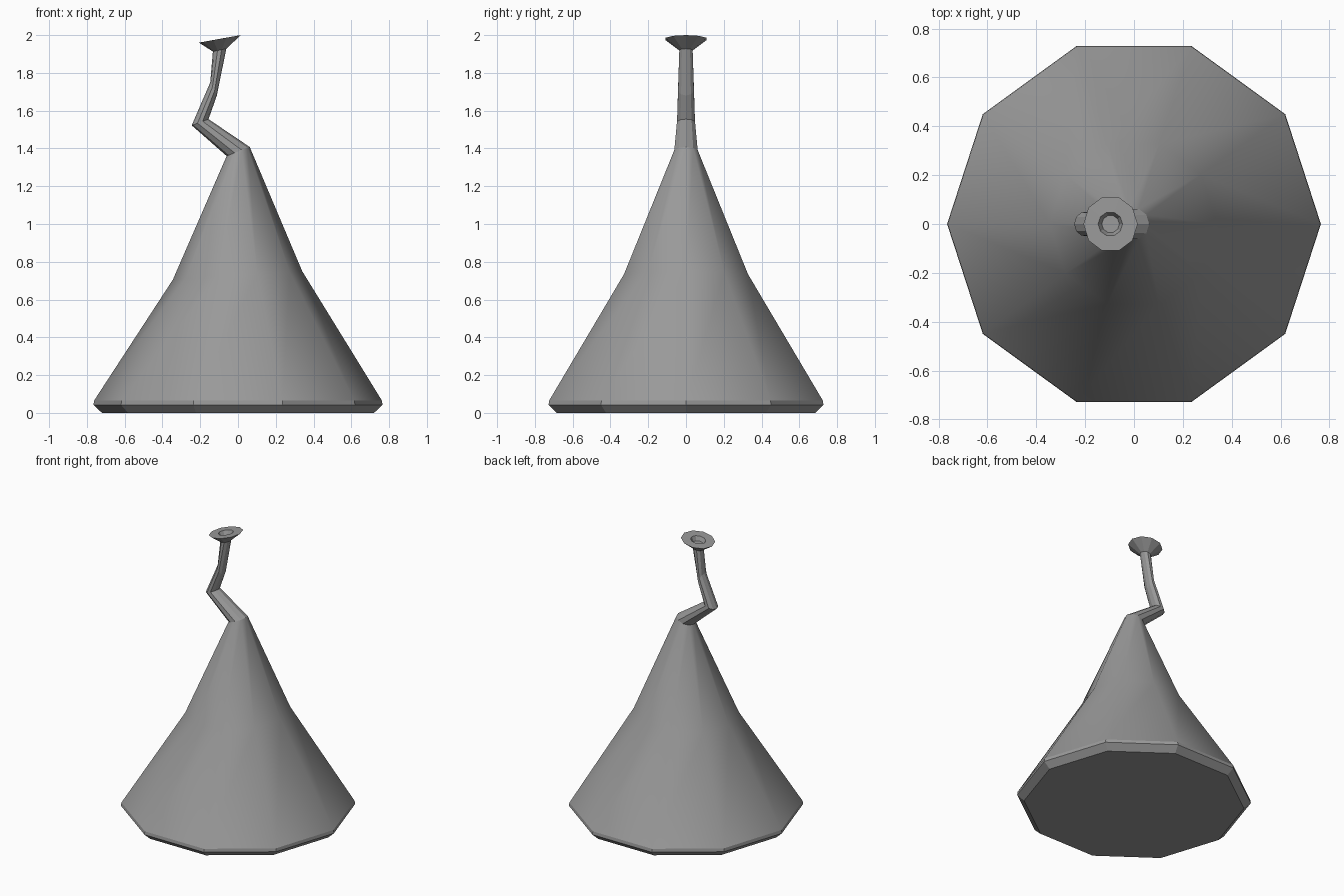
import bpy, bmesh, math

if "Cube" in bpy.data.objects:
    bpy.data.objects.remove(bpy.data.objects["Cube"])

SIDES = 10

# dark grey material
grey = bpy.data.materials.new("dark_grey")
grey.diffuse_color = (0.32, 0.32, 0.32, 1)
grey.use_nodes = True
grey.node_tree.nodes["Principled BSDF"].inputs["Base Color"].default_value = grey.diffuse_color

def loft(name, rings, smooth_bands):
    """Skin tilted decagon rings given as (left x, left z, right x, right z, depth radius)."""
    bm = bmesh.new()
    loops = []
    for lx, lz, rx, rz, ry in rings:
        loop = []
        for i in range(SIDES):
            a = 2 * math.pi * i / SIDES
            t = (1 + math.cos(a)) / 2
            loop.append(bm.verts.new((lx + (rx - lx) * t, ry * math.sin(a), lz + (rz - lz) * t)))
        loops.append(loop)
    for band, (a, b) in enumerate(zip(loops, loops[1:])):
        for i in range(SIDES):
            j = (i + 1) % SIDES
            face = bm.faces.new((a[i], a[j], b[j], b[i]))
            face.smooth = band in smooth_bands
    bm.faces.new(loops[0][::-1])
    bm.faces.new(loops[-1])
    bmesh.ops.recalc_face_normals(bm, faces=bm.faces[:])
    me = bpy.data.meshes.new(name)
    bm.to_mesh(me)
    bm.free()
    me.materials.append(grey)
    ob = bpy.data.objects.new(name, me)
    bpy.context.collection.objects.link(ob)
    return ob

loft("crooked_cone_hat", [
    # chamfered base rim
    (-0.72, 0.0, 0.72, 0.0, 0.72),
    (-0.765, 0.042, 0.765, 0.042, 0.765),
    (-0.762, 0.065, 0.762, 0.065, 0.762),
    # cone body, slightly tilted
    (-0.345, 0.705, 0.34, 0.75, 0.345),
    (-0.06, 1.36, 0.062, 1.408, 0.065),
    # crooked neck
    (-0.245, 1.522, -0.156, 1.555, 0.05),
    (-0.147, 1.75, -0.112, 1.68, 0.044),
    (-0.133, 1.913, -0.062, 1.928, 0.037),
    # flared tip
    (-0.207, 1.96, 0.015, 2.0, 0.115),
    # recess in the tip
    (-0.147, 1.971, -0.047, 1.989, 0.05),
    (-0.132, 1.944, -0.060, 1.957, 0.036),
], smooth_bands={2, 3})
